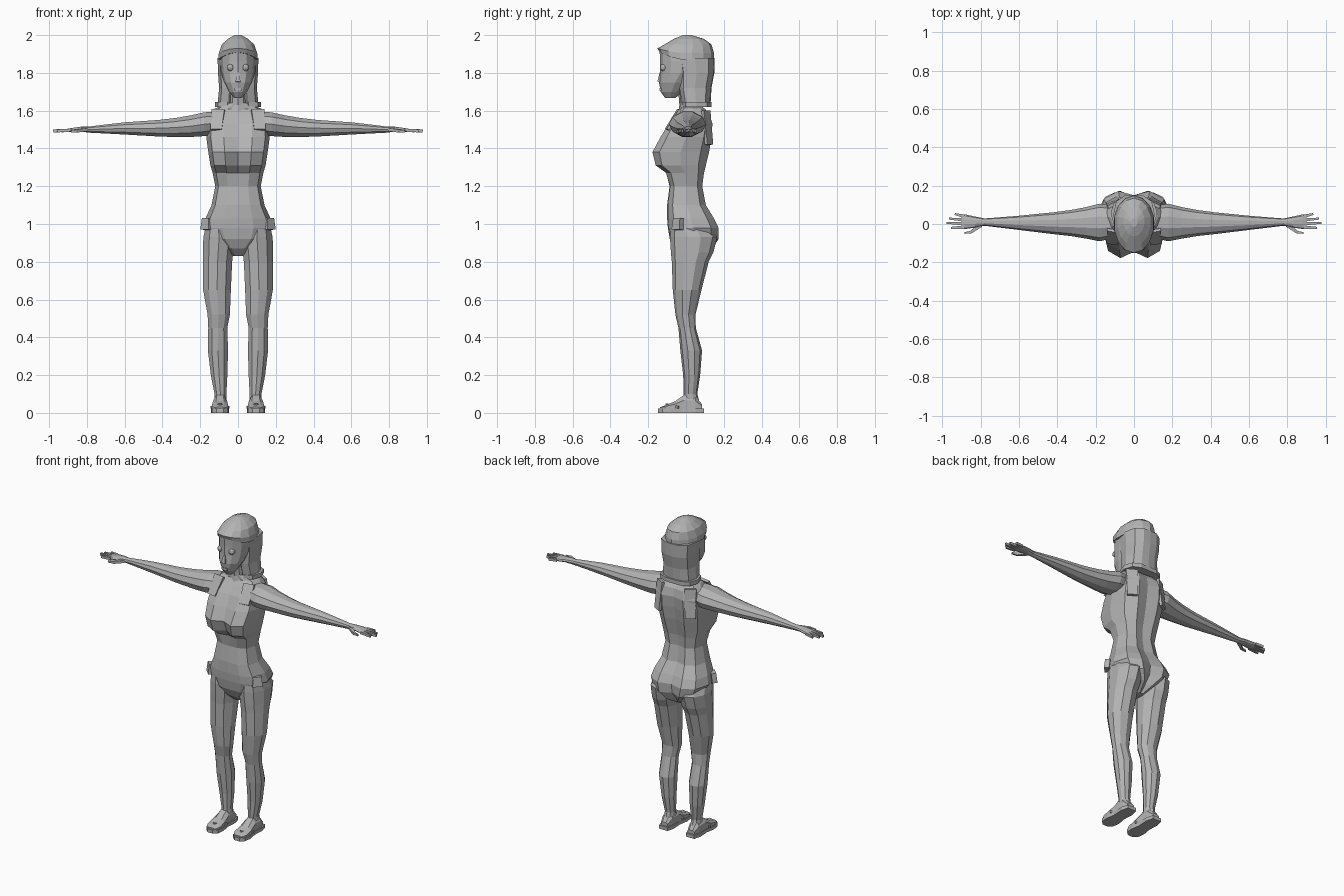
import bpy, bmesh, math
from mathutils import Vector

grey = bpy.data.materials.new("plain_grey")
grey.diffuse_color = (0.45, 0.45, 0.45, 1)


def finish(name, bm):
    bmesh.ops.recalc_face_normals(bm, faces=bm.faces)
    me = bpy.data.meshes.new(name)
    bm.to_mesh(me)
    bm.free()
    me.materials.append(grey)
    ob = bpy.data.objects.new(name, me)
    bpy.context.collection.objects.link(ob)
    return ob


def loft(name, rings, mirror=False):
    """Skin a list of closed rings and cap both ends."""
    bm = bmesh.new()
    rows = [[bm.verts.new(p) for p in r] for r in rings]
    n = len(rows[0])
    for a, b in zip(rows, rows[1:]):
        for i in range(n):
            j = (i + 1) % n
            bm.faces.new((a[i], a[j], b[j], b[i]))
    bm.faces.new(rows[0])
    bm.faces.new(rows[-1])
    ob = finish(name, bm)
    if mirror:
        m = ob.modifiers.new("mirror", 'MIRROR')
        m.use_mirror_merge = False
    return ob


def body_ring(z, hw, yc, yf, yb, ybc):
    """Symmetric ring: centre front, front, back and centre back depths."""
    ym = (yf + yb) / 2
    half = [(0.45 * hw, yf), (0.86 * hw, yf * 0.75 + ym * 0.25), (hw, ym),
            (0.86 * hw, yb * 0.7 + ym * 0.3), (0.45 * hw, yb)]
    pts = [(0, yc)] + half + [(0, ybc)] + [(-x, y) for x, y in reversed(half)]
    return [Vector((x, y, z)) for x, y in pts]


def oval_z(z, cx, hw, yf, yb, n=10):
    return [Vector((cx + hw * math.sin(t), (yf + yb) / 2 - (yb - yf) / 2 * math.cos(t), z))
            for t in (math.tau * i / n for i in range(n))]


def oval_x(x, cy, cz, ry, rz, n=10):
    return [Vector((x, cy + ry * math.cos(t), cz + rz * math.sin(t)))
            for t in (math.tau * i / n for i in range(n))]


def rod(name, p, q, w0, w1, h, mirror=True):
    """Tapered box from p to q."""
    p, q = Vector(p), Vector(q)
    d = (q - p).normalized()
    side = d.cross(Vector((0, 0, 1))).normalized()
    up = side.cross(d)
    sq = [(-1, -1), (1, -1), (1, 1), (-1, 1)]
    return loft(name, [[c + side * a * w + up * b * h for a, b in sq]
                       for c, w in ((p, w0), (q, w1))], mirror)


# Torso with hips, waist and bust
loft("torso", [body_ring(*r) for r in [
    (0.83, .025, -.02, -.02, .07, .06),
    (0.87, .08, -.06, -.06, .14, .10),
    (0.92, .155, -.086, -.082, .172, .14),
    (0.98, .183, -.096, -.092, .172, .15),
    (1.03, .172, -.10, -.096, .148, .13),
    (1.10, .140, -.10, -.096, .105, .09),
    (1.20, .120, -.087, -.084, .086, .075),
    (1.27, .134, -.09, -.105, .095, .08),
    (1.31, .146, -.115, -.16, .105, .09),
    (1.38, .157, -.145, -.178, .122, .105),
    (1.46, .168, -.118, -.135, .135, .118),
    (1.53, .165, -.085, -.092, .14, .125),
    (1.58, .150, -.05, -.052, .125, .115),
    (1.61, .125, -.03, -.026, .10, .095),
    (1.64, .050, -.03, -.03, .06, .06)]])

# Small tabs at the hips
rod("hip_tab", (.168, -.045, .97), (.163, -.04, 1.03), .03, .025, .015)

# Legs
loft("leg", [oval_z(*r) for r in [
    (.98, .105, .070, -.080, .12), (.93, .100, .088, -.085, .165),
    (.85, .105, .084, -.080, .145), (.80, .108, .081, -.075, .12),
    (.65, .111, .077, -.070, .082), (.52, .102, .062, -.056, .05),
    (.45, .107, .053, -.040, .052), (.33, .106, .056, -.030, .085),
    (.20, .100, .046, -.015, .075), (.10, .093, .033, -.012, .06),
    (.04, .093, .033, -.020, .075)]], True)

# Feet, lofted from heel to toe
feet = []
for y, hw, top in [(.085, .024, .045), (.05, .034, .09), (-.01, .036, .095),
                   (-.06, .042, .06), (-.11, .044, .04), (-.138, .026, .03)]:
    feet.append([Vector((.095 + a * hw, y, z)) for a, z in
                 [(-1, .018), (1, .018), (1, top * .6 + .01), (.5, top), (-.5, top), (-1, top * .6 + .01)]])
loft("foot", feet, True)

# Sandal soles and straps
outline = [(.03, .095), (.042, .05), (.038, -.02), (.048, -.08), (.042, -.125), (.018, -.147)]
outline += [(-x, y) for x, y in reversed(outline)]
loft("sandal_sole", [[Vector((.095 + x, y, z)) for x, y in outline] for z in (0, .022)], True)
for s in (-1, 1):
    rod("sandal_strap", (.095, -.105, .044), (.095 + s * .045, -.04, .03), .006, .006, .006)

# Arms from shoulder to palm
loft("arm", [oval_x(*r) for r in [
    (.11, .01, 1.535, .085, .065), (.18, .008, 1.528, .098, .066),
    (.25, .006, 1.518, .082, .060), (.33, .005, 1.511, .068, .053),
    (.42, .004, 1.507, .057, .046), (.60, .006, 1.506, .037, .034),
    (.70, .008, 1.503, .027, .025), (.78, .010, 1.500, .019, .018),
    (.83, .010, 1.502, .029, .014), (.88, .012, 1.498, .038, .011),
    (.90, .012, 1.496, .037, .008)]], True)

# Fingers and thumb
for y0, x1, y1 in [(.040, .935, .052), (.022, .965, .028), (.002, .978, .006), (-.017, .955, -.020)]:
    rod("finger", (.885, y0, 1.497), (x1, y1, 1.493), .009, .005, .008)
rod("thumb", (.80, -.006, 1.500), (.855, -.045, 1.492), .011, .007, .008)
rod("thumb_tip", (.85, -.043, 1.492), (.885, -.047, 1.490), .007, .004, .006)

# Neck and face
loft("neck", [oval_z(z, 0, w, f, b) for z, w, f, b in
              [(1.57, .075, -.045, .09), (1.63, .05, -.035, .06), (1.75, .045, -.045, .05)]])
loft("face", [oval_z(*r, 12) for r in [
    (1.668, 0, .022, -.112, -.055), (1.70, 0, .048, -.134, -.02),
    (1.75, 0, .074, -.143, .03), (1.80, 0, .088, -.138, .08),
    (1.86, 0, .093, -.137, .10), (1.92, 0, .090, -.140, .10), (1.95, 0, .06, -.10, .08)]])
rod("nose", (0, -.130, 1.80), (0, -.142, 1.752), .006, .013, .010, False)
rod("mouth", (-.02, -.131, 1.713), (.02, -.131, 1.713), .008, .008, .006, False)

# Eyes
for s in (-1, 1):
    bm = bmesh.new()
    bmesh.ops.create_uvsphere(bm, u_segments=10, v_segments=6, radius=.019)
    bmesh.ops.translate(bm, verts=bm.verts, vec=(s * .04, -.119, 1.828))
    finish("eye", bm)

# Hair crown; its front edge rises to a peak over the forehead
crown = [[Vector((0, .01, 0)) + p for p in oval_z(*r, 14)] for r in [
    (1.87, 0, .108, -.150, .138), (1.905, 0, .104, -.161, .138),
    (1.95, 0, .088, -.125, .125), (1.98, 0, .055, -.075, .085), (2.0, 0, .018, -.025, .02)]]
for k, lift in ((0, .045), (1, .025)):
    for p in crown[k]:
        p.z += lift * max(0, -p.y / .15) ** 2
loft("hair_crown", crown)

# Long hair behind the face, open at the throat
loft("long_hair", [body_ring(*r) for r in [
    (1.635, .108, .03, -.02, .125, .13), (1.72, .100, .03, -.035, .130, .135),
    (1.80, .106, .03, -.035, .146, .150), (1.88, .108, .03, -.05, .148, .150)]])

# Collar
loft("collar", [body_ring(z, .122, .04, -.022, .135, .135) for z in (1.62, 1.646)])

# Vest shoulder straps, front and back
for y, z0, z1, y1 in [(-.035, 1.605, 1.50, -.100), (.105, 1.60, 1.42, .122)]:
    rod("vest_strap", (.105, y, z0), (.115, y1, z1), .035, .03, .008)
